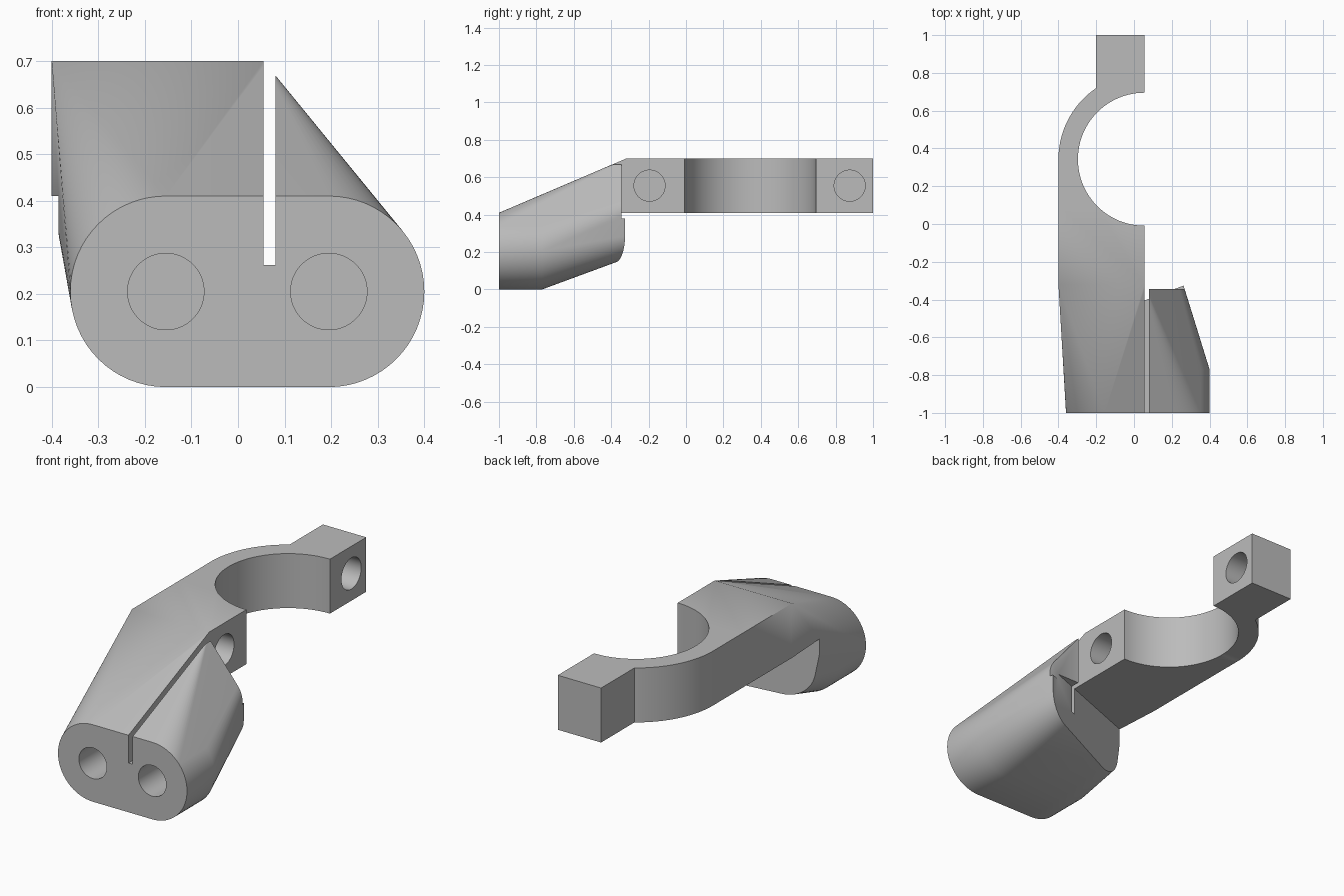
import bpy, bmesh
from math import pi, cos, sin, acos
from mathutils import Matrix, Vector

cube = bpy.data.objects.get("Cube")
if cube:
    bpy.data.objects.remove(cube, do_unlink=True)

grey = bpy.data.materials.new("plain grey")
grey.use_nodes = True
COLOUR = (0.5, 0.5, 0.5, 1)
grey.diffuse_color = COLOUR
grey.node_tree.nodes["Principled BSDF"].inputs["Base Color"].default_value = COLOUR

LEFT, SPLIT, BACK = -0.40, 0.055, 1.0      # clamp half extents
LOW, TOP = 0.41, 0.70                      # clamp underside and top
RING_Y, BORE_R = 0.343, 0.352
OUTER_R = SPLIT - LEFT
ROUND = 0.205                              # radius of the pill-shaped front
PEGS = (-0.155, 0.195)                     # centres of the front sockets


def add_object(name, bm):
    bmesh.ops.recalc_face_normals(bm, faces=bm.faces)
    mesh = bpy.data.meshes.new(name)
    bm.to_mesh(mesh)
    bm.free()
    mesh.materials.append(grey)
    obj = bpy.data.objects.new(name, mesh)
    bpy.context.collection.objects.link(obj)
    return obj


def prism(name, outline, z0, z1):
    """Extrude an x, y outline from z0 to z1."""
    bm = bmesh.new()
    face = bm.faces.new([bm.verts.new((x, y, z0)) for x, y in outline])
    out = bmesh.ops.extrude_face_region(bm, geom=[face])
    verts = [v for v in out["geom"] if isinstance(v, bmesh.types.BMVert)]
    bmesh.ops.translate(bm, verts=verts, vec=(0, 0, z1 - z0))
    return add_object(name, bm)


def block(name, x0, x1, y0, y1, z0, z1):
    return prism(name, [(x0, y0), (x1, y0), (x1, y1), (x0, y1)], z0, z1)


def cylinder(name, centre, axis, radius, depth):
    bm = bmesh.new()
    turn = Vector((0, 0, 1)).rotation_difference(Vector(axis)).to_matrix().to_4x4()
    bmesh.ops.create_cone(bm, cap_ends=True, segments=96, radius1=radius, radius2=radius,
                          depth=depth, matrix=Matrix.Translation(centre) @ turn)
    return add_object(name, bm)


def combine(target, tool, operation):
    tool.hide_render = True
    mod = target.modifiers.new("combine", 'BOOLEAN')
    mod.operation, mod.solver, mod.object = operation, 'EXACT', tool
    bpy.context.view_layer.objects.active = target
    bpy.ops.object.modifier_apply(modifier=mod.name)
    bpy.data.objects.remove(tool, do_unlink=True)


# Tapered body: hull from the pill-shaped front to the straight clamp section
bm = bmesh.new()
for y in (-1.0, -0.77):
    for centre, start in ((PEGS[0], pi / 2), (PEGS[1], -pi / 2)):
        for i in range(33):
            a = start + pi * i / 32
            bm.verts.new((centre + ROUND * cos(a), y, ROUND + ROUND * sin(a)))
for x in (LEFT, SPLIT):
    for y in (-0.32, RING_Y):
        for z in (LOW, TOP):
            bm.verts.new((x, y, z))
hull = bmesh.ops.convex_hull(bm, input=bm.verts)
spare = set(hull["geom_interior"]) | set(hull["geom_unused"])
bmesh.ops.delete(bm, geom=[v for v in spare if isinstance(v, bmesh.types.BMVert)],
                 context='VERTS')
bmesh.ops.dissolve_limit(bm, angle_limit=0.001, verts=bm.verts, edges=bm.edges)
body = add_object("clamp_bracket", bm)

# Angled relief under the clamp, rear relief beside it, and the long slot
def slant(x):
    return -0.325 + 0.38 * (x - 0.265)

combine(body, prism("under_cutter", [(-1, slant(-1)), (1, slant(1)), (1, 2), (-1, 2)],
                    -1, LOW), 'DIFFERENCE')
combine(body, block("rear_cutter", SPLIT, 1, -0.345, 2, 0.38, 1), 'DIFFERENCE')
combine(body, block("slot_cutter", SPLIT, 0.08, -2, 2, 0.262, 1), 'DIFFERENCE')

# Curved clamp arm with its rear lug
lug_x = -0.20
end = acos((lug_x - SPLIT) / OUTER_R)
arc = [pi + (end - pi) * i / 32 for i in range(33)]
outline = [(SPLIT, 0.1), (LEFT, 0.1)]
outline += [(SPLIT + OUTER_R * cos(a), RING_Y + OUTER_R * sin(a)) for a in arc]
outline += [(lug_x, BACK), (SPLIT, BACK)]
combine(body, prism("clamp_arm", outline, LOW, TOP), 'UNION')

# Bore, blind bolt holes and blind front sockets
combine(body, cylinder("bore_cutter", (SPLIT, RING_Y, 0.5), (0, 0, 1), BORE_R, 2),
        'DIFFERENCE')
for y in (-0.195, 0.875):
    combine(body, cylinder("bolt_cutter", (SPLIT, y, 0.555), (1, 0, 0), 0.083, 0.4),
            'DIFFERENCE')
for x in PEGS:
    combine(body, cylinder("socket_cutter", (x, -1, ROUND), (0, 1, 0), 0.082, 0.8),
            'DIFFERENCE')

# Smooth the curves, keep the edges sharp
bpy.ops.object.select_all(action='DESELECT')
body.select_set(True)
bpy.context.view_layer.objects.active = body
bpy.ops.object.shade_smooth_by_angle(angle=pi / 7)
